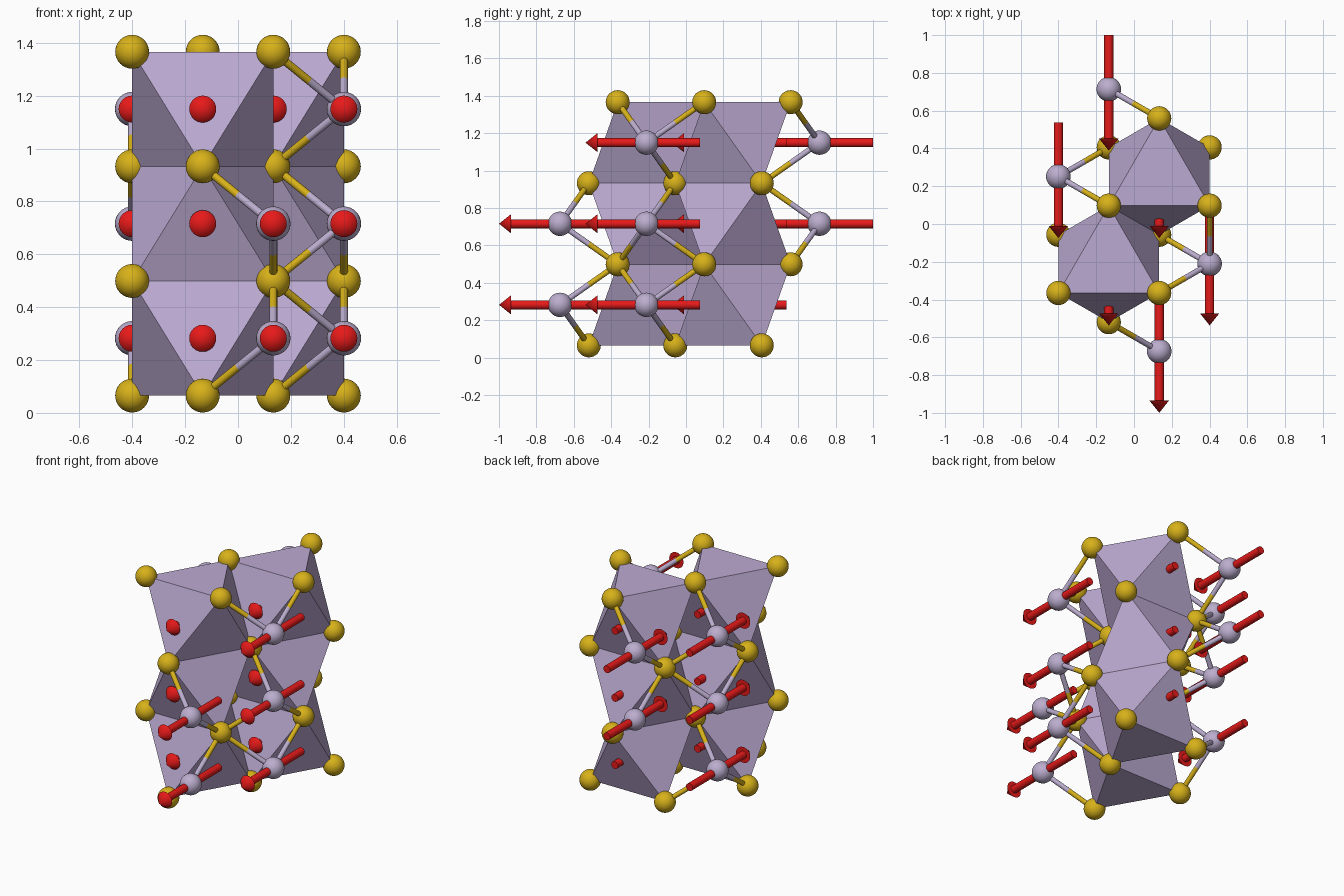
import bpy, bmesh, math
from mathutils import Vector, Matrix

if "Cube" in bpy.data.objects:
    bpy.data.objects.remove(bpy.data.objects["Cube"])

H = 0.267            # half lattice spacing in x
ROW = 0.4624         # lattice row spacing in y
S = 2 * ROW / 3      # metal to anion distance in plan
Y0 = 0.02            # plan centre of the lattice
Z0, DZ = 0.0655, 0.4335   # lowest anion layer, layer spacing


def material(name, rgb):
    m = bpy.data.materials.new(name)
    m.diffuse_color = (*rgb, 1)
    m.use_nodes = True
    m.node_tree.nodes["Principled BSDF"].inputs["Base Color"].default_value = m.diffuse_color
    return m


GOLD = material("gold", (0.68, 0.44, 0.01))
LILAC = material("lilac", (0.50, 0.42, 0.62))
CRYSTAL = material("crystal lilac", (0.50, 0.40, 0.64))
RED = material("red", (0.80, 0.01, 0.01))


def finish(name, bm, mat, smooth=True):
    me = bpy.data.meshes.new(name)
    bm.to_mesh(me)
    bm.free()
    ob = bpy.data.objects.new(name, me)
    bpy.context.collection.objects.link(ob)
    me.materials.append(mat)
    if smooth:
        bpy.ops.object.select_all(action='DESELECT')
        ob.select_set(True)
        bpy.context.view_layer.objects.active = ob
        bpy.ops.object.shade_smooth_by_angle(angle=math.radians(35))
    return ob


def rod(bm, a, b, r1, r2, seg=16):
    d = b - a
    mat = Matrix.Translation((a + b) / 2) @ d.to_track_quat('Z', 'Y').to_matrix().to_4x4()
    bmesh.ops.create_cone(bm, cap_ends=True, segments=seg, radius1=r1, radius2=r2,
                          depth=d.length, matrix=mat)


def spheres(name, points, r, mat):
    bm = bmesh.new()
    for p in points:
        bmesh.ops.create_uvsphere(bm, u_segments=32, v_segments=16, radius=r,
                                  matrix=Matrix.Translation(p))
    finish(name, bm, mat)


def row(k):
    return Y0 + (k - 1.5) * ROW


# Metal sites: (x, y, layers present); the first two are octahedron centres
inner = [(-H / 2, row(1), (0, 1, 2)), (H / 2, row(2), (0, 1, 2))]
H2 = H / 2
outer = [(-3 * H2, row(2), (0, 1, 2)), (3 * H2, row(1), (0, 1, 2)),
         (H2, row(0), (0, 1)), (-H2, row(3), (1, 2))]


def metal(sites):
    return [Vector((x, y, Z0 + (k + 0.5) * DZ)) for x, y, ks in sites for k in ks]


def corners(c, layer):
    # triangle of anions around a metal column; direction alternates by layer
    s = 1 if layer % 2 else -1
    z = Z0 + layer * DZ
    return [Vector((c[0], c[1] + s * S, z)),
            Vector((c[0] - H, c[1] - s * S / 2, z)),
            Vector((c[0] + H, c[1] - s * S / 2, z))]


# Gold anions, sharing corners between the two columns
anions = []
for c in inner:
    for layer in range(4):
        for p in corners(c, layer):
            if all((p - q).length > 0.01 for q in anions):
                anions.append(p)
metals = metal(inner) + metal(outer)

# Atoms
spheres("gold_atoms", anions, 0.064, GOLD)
spheres("lilac_atoms", metals, 0.065, LILAC)

# Octahedra
bm = bmesh.new()
for c in inner:
    for layer in range(3):
        vs = [bm.verts.new(p) for p in corners(c, layer) + corners(c, layer + 1)]
        bmesh.ops.convex_hull(bm, input=vs)
bmesh.ops.recalc_face_normals(bm, faces=bm.faces[:])
finish("octahedra", bm, CRYSTAL, smooth=False)

# Two-tone bonds
gold_half, lilac_half = bmesh.new(), bmesh.new()
for m in metals:
    for a in anions:
        if (m - a).length < 0.42:
            mid = (m + a) / 2
            rod(lilac_half, m, mid, 0.015, 0.015)
            rod(gold_half, mid, a, 0.015, 0.015)
finish("bond_gold_halves", gold_half, GOLD)
finish("bond_lilac_halves", lilac_half, LILAC)

# Arrows through every metal atom, pointing to the front
bm = bmesh.new()
for m in metals:
    tail, neck, tip = (m + Vector((0, d, 0)) for d in (0.286, -0.262, -0.326))
    rod(bm, tail, neck, 0.024, 0.024, 20)
    rod(bm, neck, tip, 0.051, 0, 24)
finish("arrows", bm, RED)
